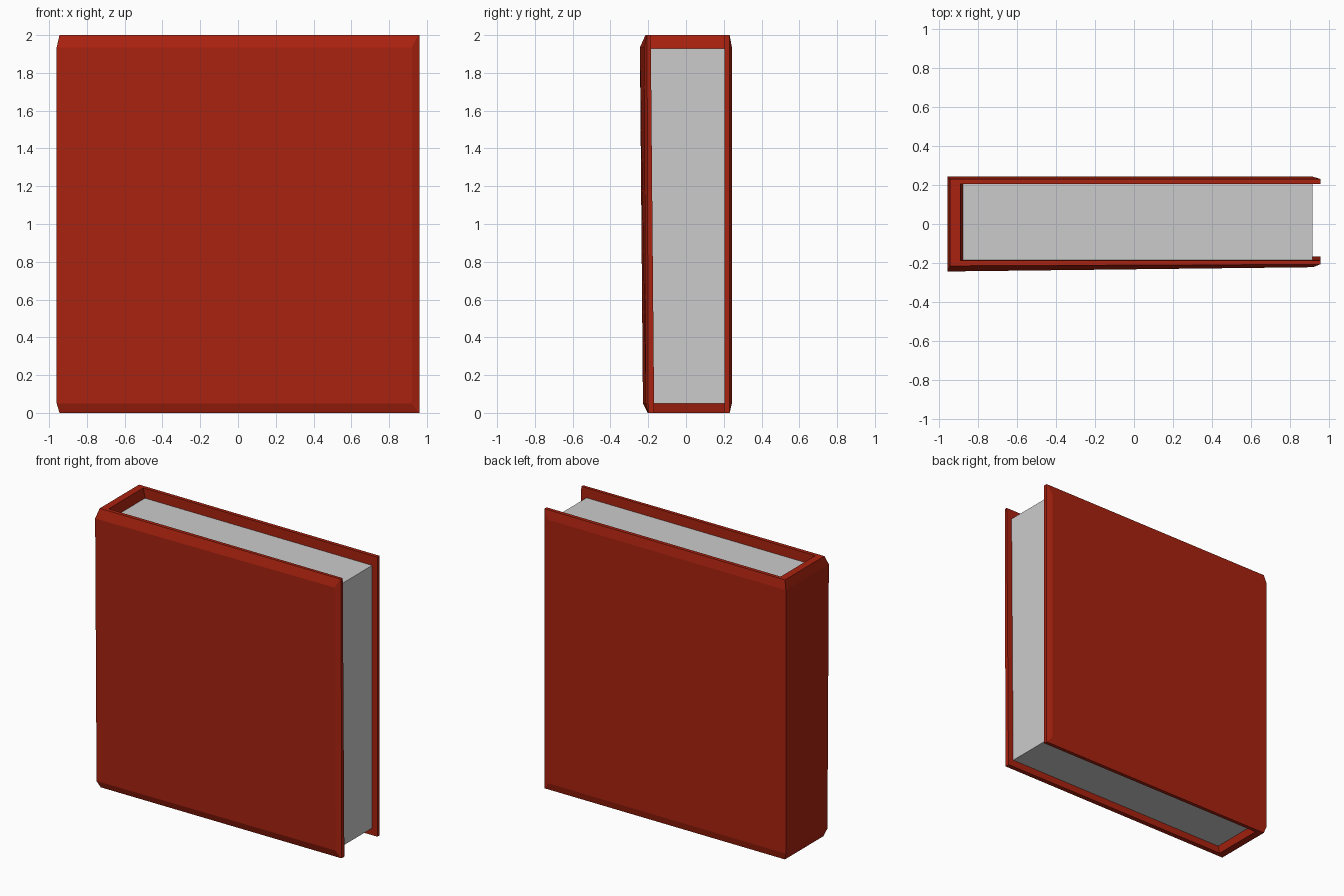
import bpy, bmesh

if "Cube" in bpy.data.objects:
    bpy.data.objects.remove(bpy.data.objects["Cube"])

red = bpy.data.materials.new("red_cover")
red.diffuse_color = (0.40, 0.016, 0.005, 1)
red.use_nodes = True
red.node_tree.nodes["Principled BSDF"].inputs["Base Color"].default_value = red.diffuse_color


def loft(name, rings, mat=None):
    """Join rings of points with quads and close both ends."""
    bm = bmesh.new()
    loops = [[bm.verts.new(p) for p in ring] for ring in rings]
    n = len(rings[0])
    for a, b in zip(loops, loops[1:]):
        for i in range(n):
            j = (i + 1) % n
            bm.faces.new((a[i], a[j], b[j], b[i]))
    bm.faces.new(loops[0][::-1])
    bm.faces.new(loops[-1])
    bmesh.ops.recalc_face_normals(bm, faces=bm.faces)
    mesh = bpy.data.meshes.new(name)
    bm.to_mesh(mesh)
    bm.free()
    if mat:
        mesh.materials.append(mat)
    obj = bpy.data.objects.new(name, mesh)
    bpy.context.collection.objects.link(obj)
    return obj


def cover_ring(z, spine, fore, front_spine, front_fore, front_edge, front_in,
               back, back_edge, spine_in):
    """U-shaped slice of the case: front board, spine, back board."""
    pts = [(0.96, front_edge), (fore, front_fore), (spine, front_spine),
           (spine, back), (fore, back), (0.96, back_edge),
           (0.96, 0.205), (spine_in, 0.205), (spine_in, front_in), (0.96, front_in)]
    return [(x, y, z) for x, y in pts]


# Case: slightly skewed front board, chamfered at top, bottom and fore-edge
loft("cover", [
    cover_ring(0.00, -0.945, 0.955, -0.203, -0.200, -0.199, -0.168, 0.231, 0.230, -0.893),
    cover_ring(0.05, -0.96, 0.92, -0.228, -0.213, -0.200, -0.169, 0.243, 0.231, -0.88),
    cover_ring(1.935, -0.96, 0.92, -0.244, -0.222, -0.206, -0.186, 0.243, 0.231, -0.88),
    cover_ring(2.00, -0.945, 0.955, -0.215, -0.208, -0.207, -0.187, 0.231, 0.230, -0.893),
], red)

# Page block, tucked slightly into the case
loft("pages", [[(-0.90, y, z), (0.918, y, z), (0.918, 0.212, z), (-0.90, 0.212, z)]
               for y, z in ((-0.18, 0.05), (-0.194, 1.93))])
